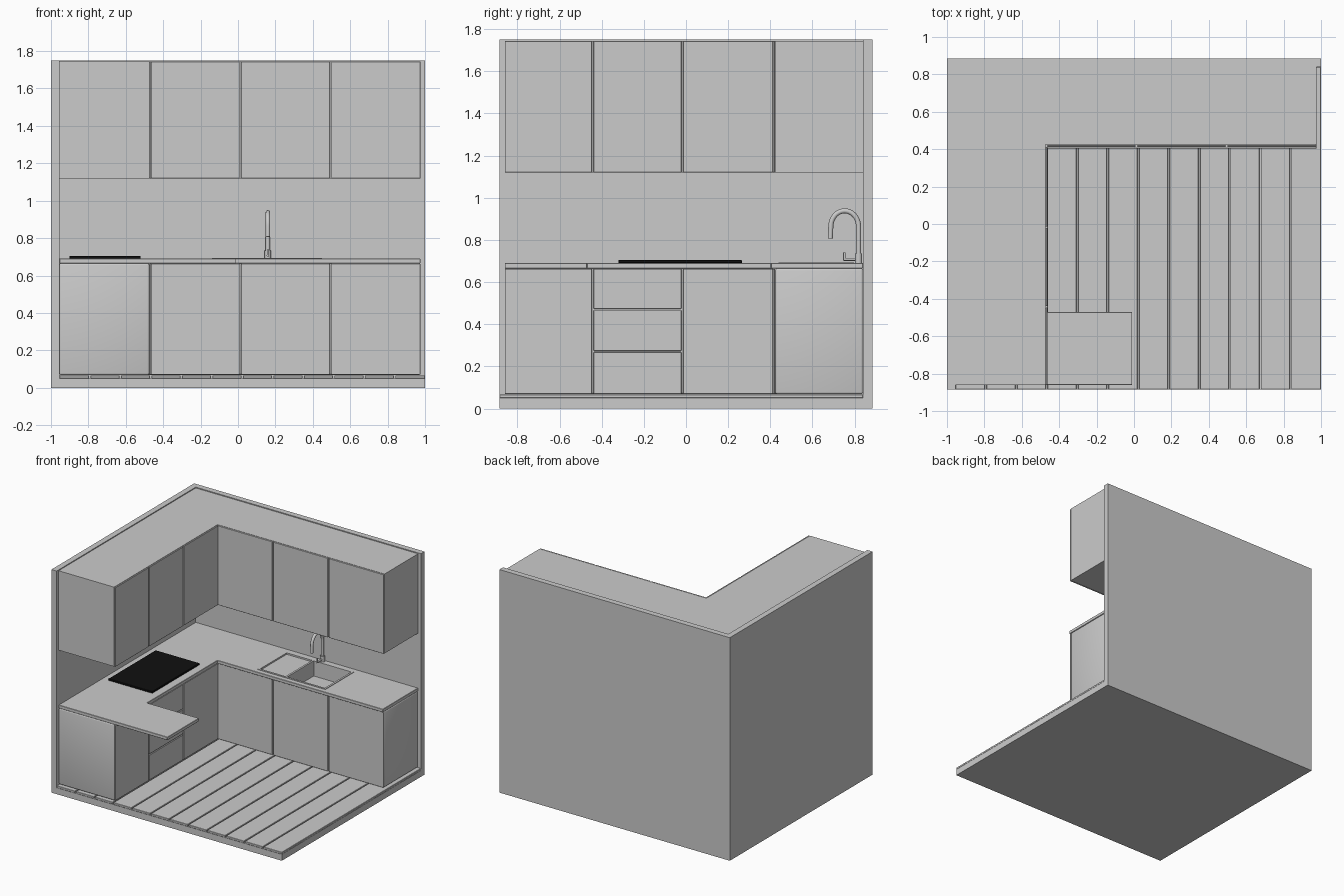
import bpy, bmesh, math
from mathutils import Vector

if "Cube" in bpy.data.objects:
    bpy.data.objects.remove(bpy.data.objects["Cube"])

def finish(name, bm):
    bmesh.ops.recalc_face_normals(bm, faces=bm.faces)
    me = bpy.data.meshes.new(name)
    bm.to_mesh(me)
    bm.free()
    ob = bpy.data.objects.new(name, me)
    bpy.context.collection.objects.link(ob)
    return ob

def apply(ob, mod):
    bpy.context.view_layer.objects.active = ob
    bpy.ops.object.modifier_apply(modifier=mod.name)

def bevel(ob, width, segments=1):
    m = ob.modifiers.new("bevel", 'BEVEL')
    m.width, m.segments = width, segments
    apply(ob, m)

def prism(name, pts, z0, z1, bev=0, segments=1):
    """Extrude a plan outline from z0 to z1."""
    bm = bmesh.new()
    face = bm.faces.new([bm.verts.new((x, y, z0)) for x, y in pts])
    ext = bmesh.ops.extrude_face_region(bm, geom=[face])
    vs = [v for v in ext["geom"] if isinstance(v, bmesh.types.BMVert)]
    bmesh.ops.translate(bm, verts=vs, vec=(0, 0, z1 - z0))
    ob = finish(name, bm)
    if bev:
        bevel(ob, bev, segments)
    return ob

def box(name, x, y, z, bev=0, segments=1):
    pts = [(x[0], y[0]), (x[1], y[0]), (x[1], y[1]), (x[0], y[1])]
    return prism(name, pts, z[0], z[1], bev, segments)

def cut(ob, x, y, z):
    cutter = box("cutter", x, y, z)
    cutter.hide_render = True
    m = ob.modifiers.new("cut", 'BOOLEAN')
    m.operation, m.solver, m.object = 'DIFFERENCE', 'EXACT', cutter
    apply(ob, m)
    bpy.data.objects.remove(cutter)

def smooth(ob):
    bpy.ops.object.select_all(action='DESELECT')
    ob.select_set(True)
    bpy.context.view_layer.objects.active = ob
    bpy.ops.object.shade_smooth_by_angle(angle=math.radians(40))

def tube(name, pts, r):
    cu = bpy.data.curves.new(name, 'CURVE')
    cu.dimensions = '3D'
    cu.bevel_depth, cu.bevel_resolution, cu.use_fill_caps = r, 4, True
    sp = cu.splines.new('POLY')
    sp.points.add(len(pts) - 1)
    for p, co in zip(sp.points, pts):
        p.co = (*co, 1)
    ob = bpy.data.objects.new(name, cu)
    bpy.context.collection.objects.link(ob)
    bpy.ops.object.select_all(action='DESELECT')
    ob.select_set(True)
    bpy.context.view_layer.objects.active = ob
    bpy.ops.object.convert(target='MESH')
    smooth(bpy.context.view_layer.objects.active)

WX, WY, FRONT = -0.955, 0.84, -0.86      # inner wall faces, front end of left run
RIGHT, Y0 = 0.975, -0.885

# room shell: L-shaped walls and floor
prism("walls", [(-1, Y0), (WX, Y0), (WX, WY), (1, WY), (1, 0.885), (-1, 0.885)], 0, 1.75)
box("floor_base", (WX, 1), (Y0, WY), (0, 0.05))
step = (1 - WX) / 12
for i in range(12):
    x = WX + i * step
    box(f"floor_plank_{i + 1}", (x + (0.004 if i else 0), x + step - (0.004 if i < 11 else 0)),
        (Y0, WY), (0.05, 0.066), 0.002)

# L-shaped cabinet bodies
def l_shape(ix, iy):
    return [(WX, FRONT), (ix, FRONT), (ix, iy), (RIGHT, iy), (RIGHT, WY), (WX, WY)]

upper = prism("upper_cabinets", l_shape(-0.474, 0.424), 1.12, 1.743)
lower = prism("lower_cabinets", l_shape(-0.474, 0.424), 0.068, 0.665, 0.01, 3)
smooth(lower)

# worktop with peninsula
worktop = prism("worktop", [(WX, FRONT), (-0.01, FRONT), (-0.01, -0.47), (-0.46, -0.47),
                            (-0.46, 0.403), (RIGHT, 0.403), (RIGHT, WY), (WX, WY)],
                0.665, 0.69, 0.002)

# doors and drawers on both runs
G = 0.004
back_splits = [-0.464 - G, 0.013, 0.495, RIGHT + G]
left_splits = [FRONT - G, -0.442, -0.018, 0.412 + G]
for level, z in (("upper", (1.12, 1.743)), ("lower", (0.07, 0.663))):
    for i in range(3):
        a, b = back_splits[i] + G, back_splits[i + 1] - G
        box(f"{level}_back_door_{i + 1}", (a, b), (0.412, 0.422), z, 0.002)
        a, b = left_splits[i] + G, left_splits[i + 1] - G
        if level == "lower" and i == 1:
            rows = [(0.07, 0.268), (0.274, 0.466), (0.472, 0.663)]
            for k, row in enumerate(rows):
                box(f"drawer_{k + 1}", (-0.472, -0.462), (a, b), row, 0.002)
        else:
            box(f"{level}_left_door_{i + 1}", (-0.472, -0.462), (a, b), z, 0.002)

# sink with basin and shallow drainer, set into the worktop
SX, SY = (-0.14, 0.45), (0.44, 0.797)
for ob in (worktop, lower):
    cut(ob, SX, SY, (0.56, 0.8))
sink = box("sink", SX, SY, (0.56, 0.694))
cut(sink, (0.11, 0.435), (0.455, 0.782), (0.575, 0.8))
cut(sink, (-0.125, 0.095), (0.455, 0.782), (0.682, 0.8))

# hob
hob = box("hob", (-0.9, -0.52), (-0.32, 0.265), (0.69, 0.705), 0.002)
black = bpy.data.materials.new("black_glass")
black.diffuse_color = (0.005, 0.005, 0.005, 1)
black.use_nodes = True
black.node_tree.nodes["Principled BSDF"].inputs["Base Color"].default_value = black.diffuse_color
hob.data.materials.append(black)

# tap: body, arched spout, lever
TX, TY = 0.16, 0.819
tube("tap_body", [(TX, TY, 0.69), (TX, TY, 0.735)], 0.017)
arc = [(TX, 0.753 + 0.066 * math.cos(t), 0.862 + 0.076 * math.sin(t))
       for t in [math.pi * k / 20 for k in range(21)]]
tube("tap_spout", [(TX, TY, 0.73)] + arc + [(TX, 0.685, 0.807)], 0.012)
tube("tap_lever_arm", [(TX, TY, 0.708), (TX, 0.747, 0.708)], 0.007)
tube("tap_lever", [(TX, 0.752, 0.705), (TX, 0.752, 0.74)], 0.006)
